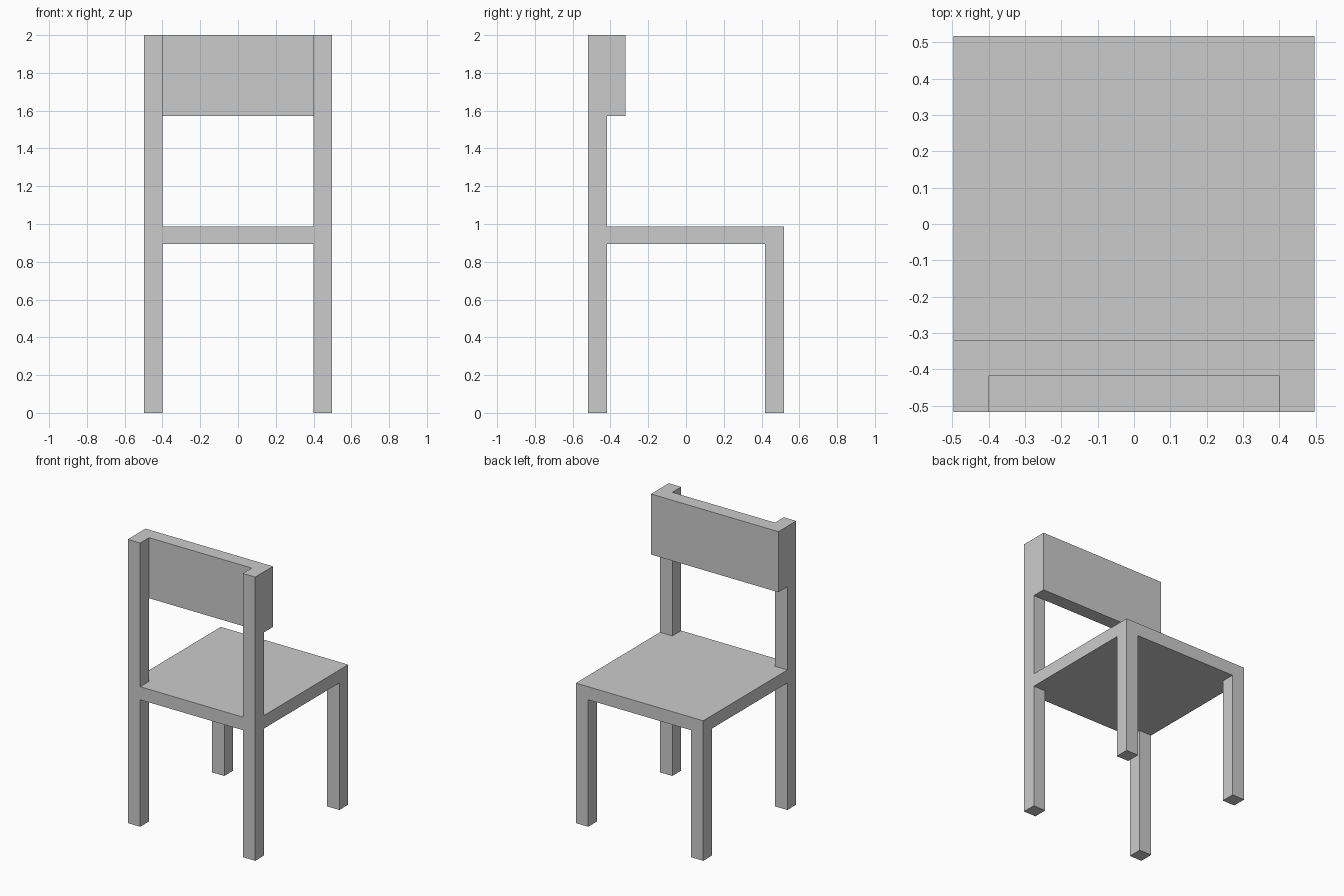
import bpy
import bmesh
from mathutils import Matrix, Vector

if "Cube" in bpy.data.objects:
    bpy.data.objects.remove(bpy.data.objects["Cube"])

X, Y = 0.497, 0.518            # half width and half depth
LX, LY = 0.097, 0.099          # leg section
SEAT_LOW, SEAT_TOP = 0.895, 0.987
REST_LOW, TOP = 1.573, 2.0


def box(name, lo, hi):
    """Add a box spanning two opposite corners."""
    lo, hi = Vector(lo), Vector(hi)
    bm = bmesh.new()
    bmesh.ops.create_cube(bm, size=1.0, matrix=Matrix.Translation((lo + hi) / 2)
                          @ Matrix.Diagonal((hi - lo).to_4d()))
    mesh = bpy.data.meshes.new(name)
    bm.to_mesh(mesh)
    bm.free()
    obj = bpy.data.objects.new(name, mesh)
    bpy.context.collection.objects.link(obj)
    return obj


# Seat slab, flush with the outside of the legs
box("seat", (-X, -Y, SEAT_LOW), (X, Y, SEAT_TOP))

# Legs at the four corners and posts above the pair on the backrest side
for side, x in (("left", -X), ("right", X - LX)):
    box(f"{side}_front_leg", (x, -Y, 0), (x + LX, -Y + LY, SEAT_LOW))
    box(f"{side}_back_leg", (x, Y - LY, 0), (x + LX, Y, SEAT_LOW))
    box(f"{side}_backrest_post", (x, -Y, SEAT_TOP), (x + LX, -Y + LY, TOP))

# Backrest panel, full width, against the inner side of the posts
box("backrest", (-X, -Y + LY, REST_LOW), (X, -Y + 2 * LY, TOP))
